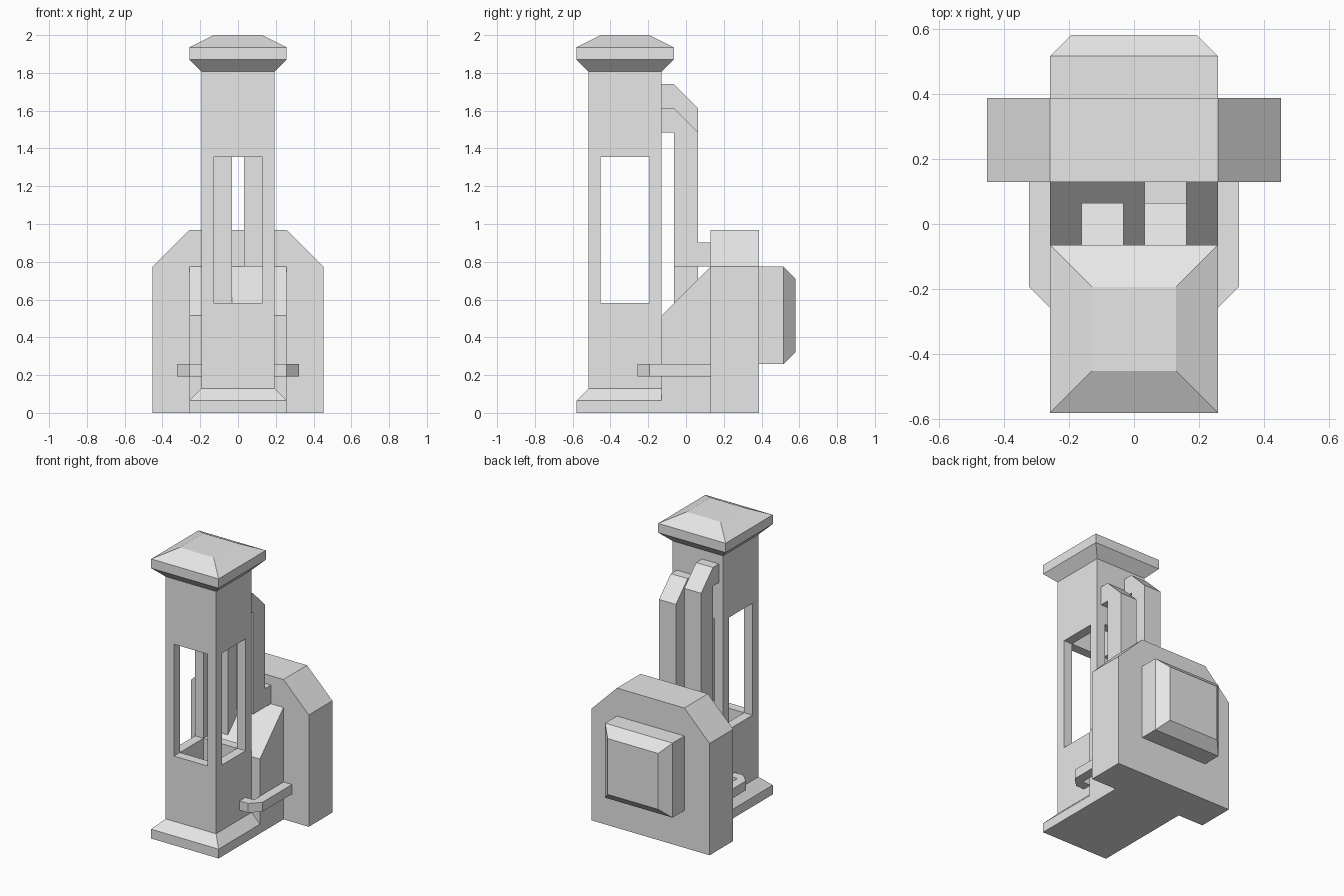
import bpy
import bmesh

U = 2 / 31  # layout module: the model is 31 modules tall

cube = bpy.data.objects.get("Cube")
if cube:
    bpy.data.objects.remove(cube, do_unlink=True)

grey = bpy.data.materials.new("plain_grey")
grey.use_nodes = True
colour = (0.8, 0.8, 0.8, 1)
grey.diffuse_color = colour
grey.node_tree.nodes["Principled BSDF"].inputs["Base Color"].default_value = colour


def loft(name, rings):
    """Closed solid through rings of matching 3D points, in modules."""
    bm = bmesh.new()
    loops = [[bm.verts.new([c * U for c in p]) for p in ring] for ring in rings]
    for a, b in zip(loops, loops[1:]):
        for i in range(len(a)):
            j = (i + 1) % len(a)
            bm.faces.new((a[i], a[j], b[j], b[i]))
    bm.faces.new(loops[0])
    bm.faces.new(loops[-1])
    bmesh.ops.recalc_face_normals(bm, faces=bm.faces)
    mesh = bpy.data.meshes.new(name)
    bm.to_mesh(mesh)
    bm.free()
    mesh.materials.append(grey)
    obj = bpy.data.objects.new(name, mesh)
    bpy.context.collection.objects.link(obj)
    return obj


def rect(half_x, y0, y1, z):
    return [(-half_x, y0, z), (half_x, y0, z), (half_x, y1, z), (-half_x, y1, z)]


def upright(half_x, z0, z1, y):
    return [(-half_x, y, z0), (half_x, y, z0), (half_x, y, z1), (-half_x, y, z1)]


def box(name, half_x, y0, y1, z0, z1):
    return loft(name, [rect(half_x, y0, y1, z0), rect(half_x, y0, y1, z1)])


def side_profile(name, yz, x0, x1):
    return loft(name, [[(x, y, z) for y, z in yz] for x in (x0, x1)])


# Hollow tower with a window in each wall
tower = box("tower", 3, -8, -2, 0, 28)
cutters = [
    box("hollow_cutter", 2, -7, -3, 2, 27),
    box("side_window_cutter", 5, -7, -3, 9, 21),
    box("front_window_cutter", 2, -10, 0, 9, 21),
]
for cutter in cutters:
    cutter.hide_render = True
    mod = tower.modifiers.new(cutter.name, "BOOLEAN")
    mod.operation = "DIFFERENCE"
    mod.solver = "EXACT"
    mod.object = cutter
graph = bpy.context.evaluated_depsgraph_get()
cut_mesh = bpy.data.meshes.new_from_object(tower.evaluated_get(graph))
tower.modifiers.clear()
tower.data = cut_mesh
for cutter in cutters:
    bpy.data.objects.remove(cutter, do_unlink=True)

# Flared cap and sloped plinth
loft("tower_cap", [rect(3, -8, -2, 28), rect(4, -9, -1, 29),
                   rect(4, -9, -1, 30), rect(2, -7, -3, 31)])
loft("tower_plinth", [rect(4, -9, -2, 0), rect(4, -9, -2, 1), rect(3, -8, -2, 2)])

# Sloped block joining the tower to the rear housing
side_profile("joining_block", [(-2, 0), (2, 0), (2, 12), (-2, 8)], -4, 4)

# Rear housing with cut top corners, and its bevelled back plug
outline = [(-7, 0), (7, 0), (7, 12), (4, 15), (-4, 15), (-7, 12)]
loft("rear_housing", [[(x, y, z) for x, z in outline] for y in (2, 6)])
loft("back_plug", [upright(4, 4, 12, 6), upright(4, 4, 12, 8), upright(3, 5, 11, 9)])

# Two square ducts behind the tower
side_profile("tall_duct", [(-2, 27), (-1, 27), (1, 25), (1, 9), (-1, 9),
                           (-1, 25), (-2, 25)], -2.5, -0.5)
side_profile("short_duct", [(-2, 25), (-1, 25), (1, 23), (1, 14), (2, 14), (2, 12),
                            (-1, 12), (-1, 23), (-2, 23)], 0.5, 2.5)

# Hooked side rails
hook = [(3, -4), (4, -4), (5, -3), (5, 2), (4, 2), (4, -3), (3, -3)]
for name, s in (("left_rail", 1), ("right_rail", -1)):
    loft(name, [[(s * x, y, z) for x, y in hook] for z in (3, 4)])
